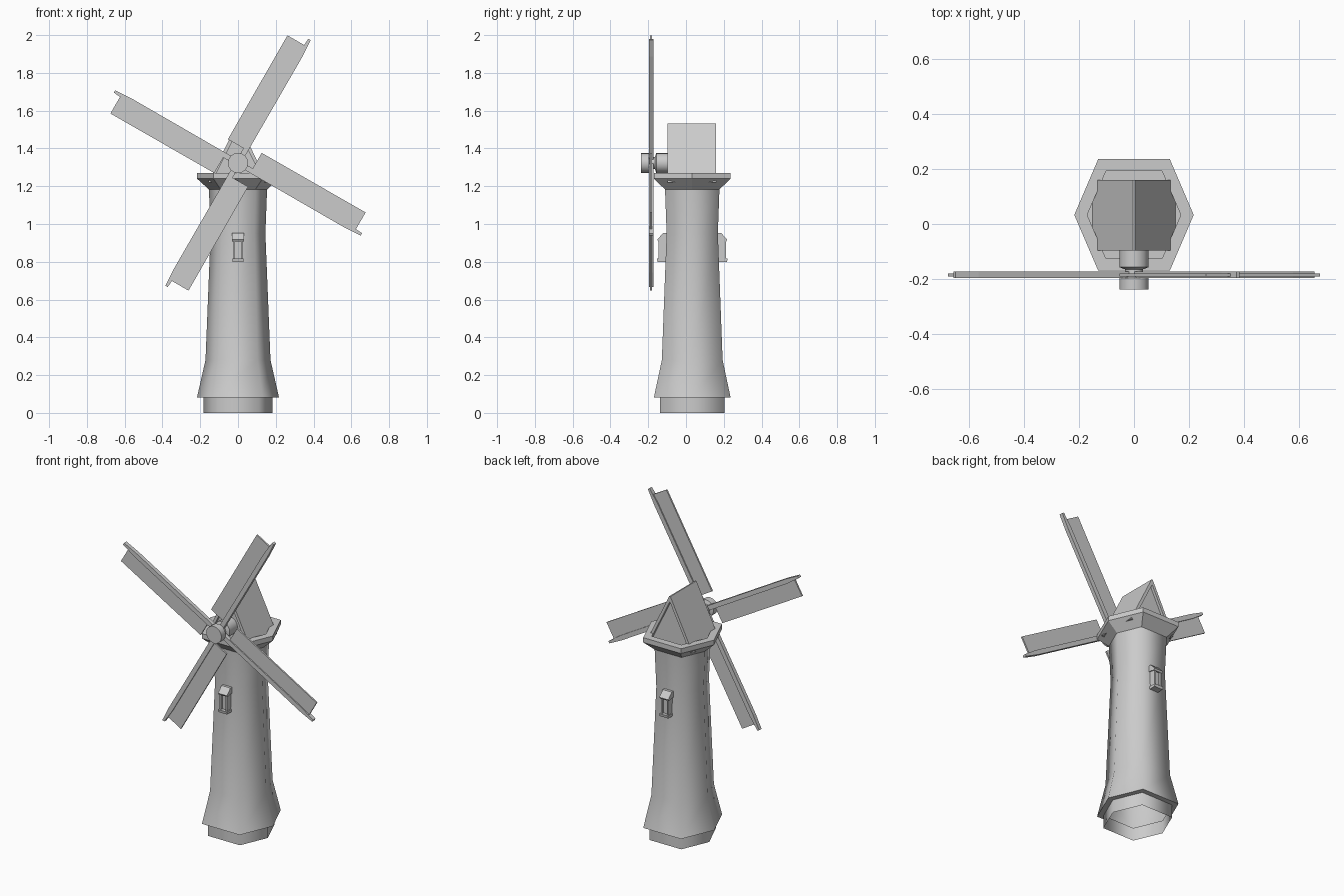
import bpy, bmesh, math
from mathutils import Matrix, Vector

if "Cube" in bpy.data.objects:
    bpy.data.objects.remove(bpy.data.objects["Cube"])

CY = 0.033            # tower axis in y
HUB_Z = 1.323         # sail hub height
SAIL_Y = -0.185       # plane of the sails


def make(name, verts, faces, smooth=None):
    me = bpy.data.meshes.new(name)
    me.from_pydata([tuple(v) for v in verts], [], faces)
    bm = bmesh.new()
    bm.from_mesh(me)
    bmesh.ops.recalc_face_normals(bm, faces=bm.faces)
    bm.to_mesh(me)
    bm.free()
    ob = bpy.data.objects.new(name, me)
    bpy.context.collection.objects.link(ob)
    if smooth:
        bpy.ops.object.select_all(action='DESELECT')
        ob.select_set(True)
        bpy.context.view_layer.objects.active = ob
        bpy.ops.object.shade_smooth_by_angle(angle=math.radians(smooth))
    return ob


def hex_loft(name, profile, cap_top=False, smooth=None):
    """Stack of six-sided rings from (half width, z) pairs."""
    shape = [(1, 0), (.6, .935), (-.6, .935), (-1, 0), (-.6, -.935), (.6, -.935)]
    verts = [(r * x, CY + r * y, z) for r, z in profile for x, y in shape]
    faces = [(k * 6 + i, k * 6 + (i + 1) % 6, k * 6 + 6 + (i + 1) % 6, k * 6 + 6 + i)
             for k in range(len(profile) - 1) for i in range(6)]
    if cap_top:
        faces.append(tuple(range(len(verts) - 6, len(verts))))
    return make(name, verts, faces, smooth)


def extrude(name, outline, a, b, to3d):
    """Prism from a 2D outline between depths a and b."""
    n = len(outline)
    verts = [to3d(p, q, d) for d in (a, b) for p, q in outline]
    faces = [tuple(range(n)), tuple(range(n, 2 * n))]
    faces += [(i, (i + 1) % n, n + (i + 1) % n, n + i) for i in range(n)]
    return make(name, verts, faces)


def lathe_y(name, profile, n=16):
    """Turned part about the hub axis from (radius, y) pairs."""
    verts, faces = [], []
    for r, y in profile:
        for i in range(n):
            a = 2 * math.pi * i / n
            verts.append((r * math.cos(a), y, HUB_Z + r * math.sin(a)))
    for k in range(len(profile) - 1):
        for i in range(n):
            j = (i + 1) % n
            faces.append((k * n + i, k * n + j, k * n + n + j, k * n + n + i))
    faces += [tuple(range(n)), tuple(range(len(verts) - n, len(verts)))]
    return make(name, verts, faces, 40)


# Tower: plinth, flared shaft, gallery with a sunken floor
hex_loft("tower_base", [(.183, 0), (.183, .082)], smooth=70)
hex_loft("tower_skirt_underside", [(.183, .082), (.217, .082)])
hex_loft("tower_shaft", [(.217, .082), (.172, .28), (.145, .95), (.154, 1.183)], smooth=70)
hex_loft("gallery", [(.154, 1.183), (.217, 1.24), (.217, 1.27), (.17, 1.27), (.17, 1.235)],
         cap_top=True)

# Cap: two sloping roof slabs with recessed gables
xz = lambda p, q, d: (p, d, q)
for s, side in ((1, "right"), (-1, "left")):
    extrude("cap_roof_" + side,
            [(0, 1.533), (s * .004, 1.533), (s * .158, 1.22), (s * .138, 1.22), (0, 1.50)],
            -.097, .16, xz)
extrude("cap_gable", [(0, 1.503), (-.14, 1.22), (.14, 1.22)], -.08, .143, xz)

# Hub: front boss, waist, rear boss running into the cap
lathe_y("hub", [(.053, -.238), (.053, -.197), (.032, -.190), (.032, -.165),
                (.053, -.157), (.053, -.06)])

# Four sails, each a tapered arm with a board on one side
for k in range(4):
    a = math.radians(60 + 90 * k)
    u = Vector((math.cos(a), 0, math.sin(a)))
    v = Vector((-math.sin(a), 0, math.cos(a)))
    place = lambda p, q, d: Vector((0, SAIL_Y + d, HUB_Z)) + p * u + q * v
    extrude(f"sail_arm_{k + 1}",
            [(0, -.014), (.66, -.014), (.755, -.008), (.755, .006), (.66, .014), (0, .014)],
            -.012, .012, place)
    extrude(f"sail_board_{k + 1}",
            [(.082, -.008), (.716, -.004), (.716, .111), (.082, .109)],
            -.005, .005, place)

# Dormer windows front and back: sloped hood, frame, recessed pane, sill
for s, side in ((-1, "front"), (1, "back")):
    yz = lambda p, q, d: (d, CY + s * p, q)
    extrude(f"window_hood_{side}",
            [(.10, .953), (.152, .953), (.186, .918), (.180, .908), (.15, .915), (.10, .915)],
            -.031, .031, yz)
    for x in (-.025, .015):
        extrude(f"window_jamb_{side}", [(.10, .81), (.178, .81), (.178, .925), (.10, .925)],
                x, x + .01, yz)
    extrude(f"window_pane_{side}", [(.10, .81), (.166, .81), (.166, .925), (.10, .925)],
            -.016, .016, yz)
    extrude(f"window_sill_{side}", [(.10, .80), (.184, .80), (.187, .817), (.10, .817)],
            -.03, .03, yz)
